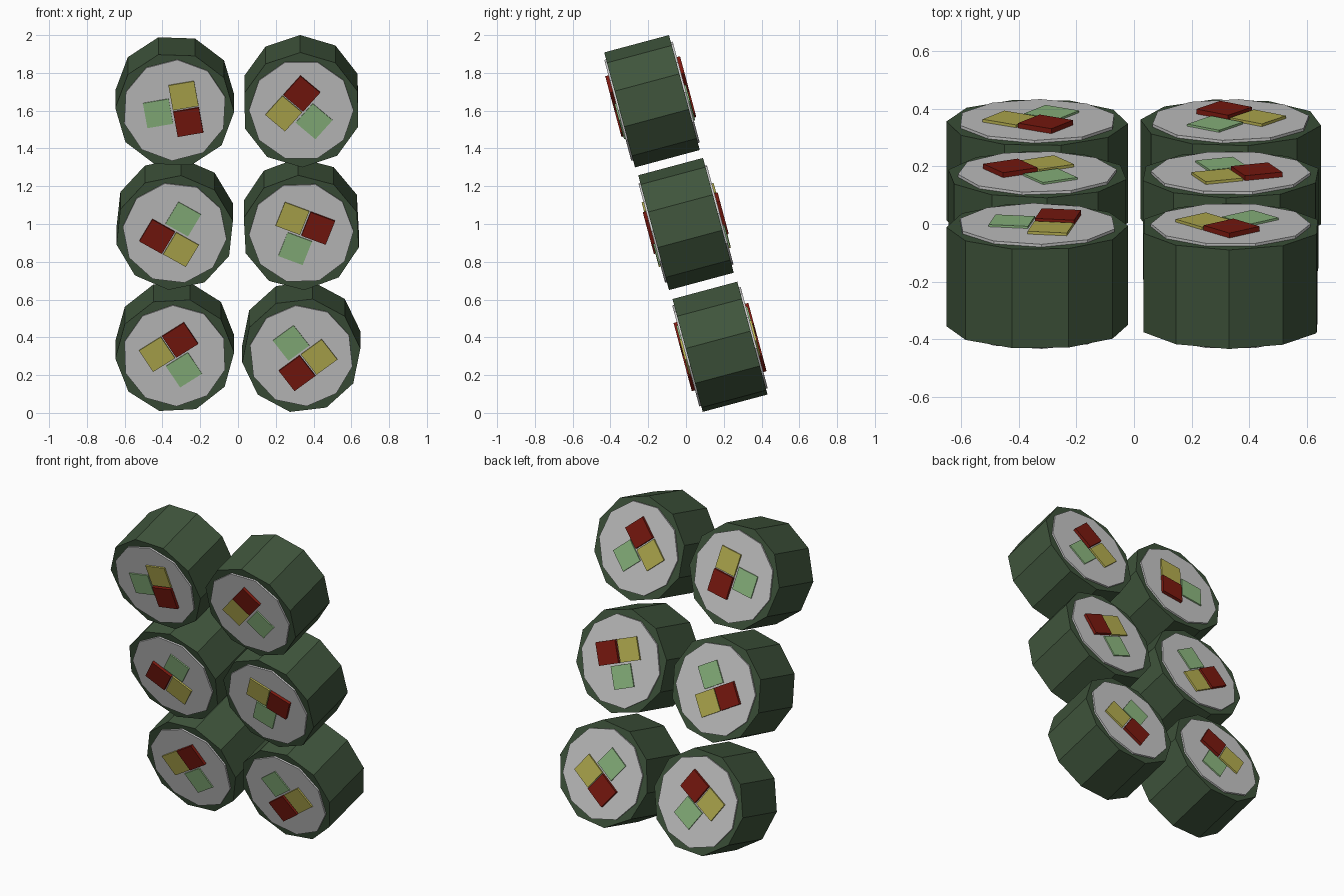
import bpy, bmesh
from math import radians
from mathutils import Matrix

if "Cube" in bpy.data.objects:
    bpy.data.objects.remove(bpy.data.objects["Cube"])


def material(name, rgb):
    m = bpy.data.materials.new(name)
    m.diffuse_color = (*rgb, 1)
    m.use_nodes = True
    m.node_tree.nodes["Principled BSDF"].inputs["Base Color"].default_value = m.diffuse_color
    return m


SEAWEED = material("seaweed_green", (0.05, 0.09, 0.045))
GREEN = material("pale_green", (0.28, 0.51, 0.23))
YELLOW = material("yellow", (0.49, 0.45, 0.085))
RED = material("red", (0.21, 0.01, 0.005))


def add_part(name, bm, matrix, mat=None):
    mesh = bpy.data.meshes.new(name)
    bm.to_mesh(mesh)
    bm.free()
    if mat:
        mesh.materials.append(mat)
    obj = bpy.data.objects.new(name, mesh)
    obj.matrix_world = matrix
    bpy.context.collection.objects.link(obj)


def disc(name, radius, length, phase, matrix, mat=None):
    # ten-sided flat-shaded drum along local z
    bm = bmesh.new()
    bmesh.ops.create_cone(bm, cap_ends=True, segments=10, radius1=radius,
                          radius2=radius, depth=length,
                          matrix=Matrix.Rotation(radians(phase), 4, 'Z'))
    add_part(name, bm, matrix, mat)


def stick(name, x, y, length, matrix, mat):
    # square filling running right through the roll
    bm = bmesh.new()
    bmesh.ops.create_cube(bm, size=1, matrix=Matrix.Translation((x, y, 0))
                          @ Matrix.Diagonal((0.138, 0.138, length, 1)))
    add_part(name, bm, matrix, mat)


def roll(label, x, y, z, spin):
    m = (Matrix.Translation((x, y, z)) @ Matrix.Rotation(radians(105), 4, 'X')
         @ Matrix.Rotation(radians(spin), 4, 'Z'))
    disc(label + "_seaweed_wrap", 0.315, 0.355, 6, m, SEAWEED)
    disc(label + "_rice", 0.277, 0.375, 23, m)
    stick(label + "_green_filling", -0.09, 0.0, 0.39, m, GREEN)
    stick(label + "_yellow_filling", 0.06, 0.073, 0.395, m, YELLOW)
    stick(label + "_red_filling", 0.06, -0.073, 0.41, m, RED)


# leaning stack: three rows of two rolls, each spun differently
rows = [("bottom", 0.18, 0.35, (123, 307)),
        ("middle", 0.0, 1.0, (240, 69)),
        ("top", -0.18, 1.65, (10, 139))]
for row, y, z, spins in rows:
    for side, x, spin in zip(("left", "right"), (-0.335, 0.335), spins):
        roll(f"{row}_{side}", x, y, z, spin)
